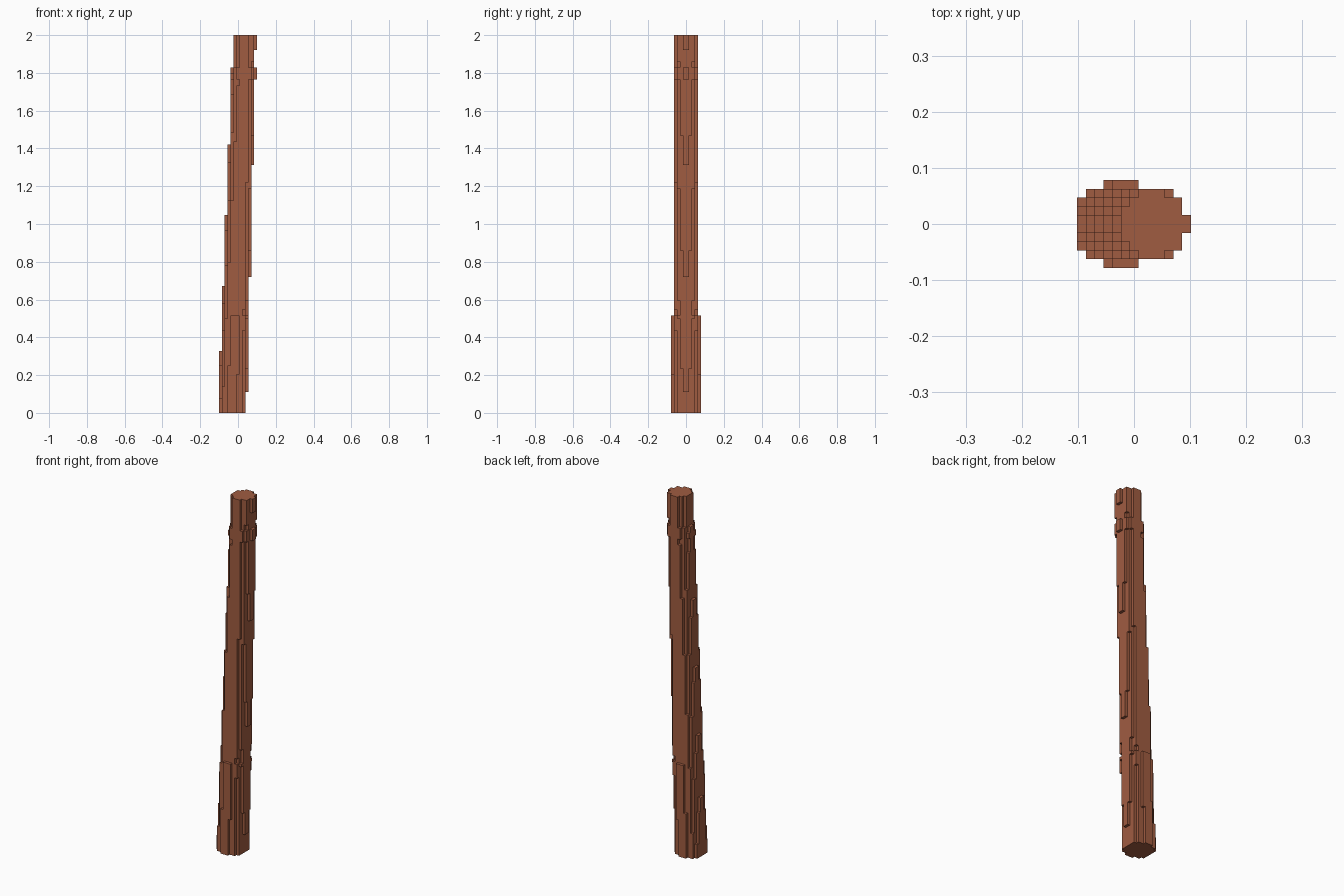
import bpy, bmesh, math

cube = bpy.data.objects.get("Cube")
if cube:
    bpy.data.objects.remove(cube, do_unlink=True)

U = 2 / 128            # block size
NX, NY, NZ = 13, 10, 128


def section(z):
    """Centre and radius, in blocks, of the leaning, tapering trunk at layer z."""
    centre = 4.49 + 0.0343 * z
    radius = math.hypot(4.85 - 0.00858 * z, 0.5)
    if z < 33:                    # thicker foot
        radius = max(radius, 4.65)
    else:
        radius = min(radius, 4.49)
    if 113 <= z < 117:            # raised ring near the top
        radius += 0.28
    return centre, radius


# Fill round layers of blocks
cells = set()
for z in range(NZ):
    c, r = section(z)
    for x in range(NX):
        for y in range(NY):
            if math.hypot(x + 0.5 - c, y + 0.5 - NY / 2) <= r:
                cells.add((x, y, z))

# Outer faces only
bm = bmesh.new()
corners = ((0, 0), (1, 0), (1, 1), (0, 1))
for cell in cells:
    for axis in range(3):
        a, b = (axis + 1) % 3, (axis + 2) % 3
        for side in (0, 1):
            neighbour = list(cell)
            neighbour[axis] += 2 * side - 1
            if tuple(neighbour) in cells:
                continue
            verts = []
            for da, db in (corners if side else corners[::-1]):
                p = list(cell)
                p[axis] += side
                p[a] += da
                p[b] += db
                verts.append(bm.verts.new(((p[0] - NX / 2) * U, (p[1] - NY / 2) * U, p[2] * U)))
            bm.faces.new(verts)

# Weld and merge coplanar faces into long bark strips
bmesh.ops.remove_doubles(bm, verts=bm.verts[:], dist=U * 0.01)
bmesh.ops.dissolve_limit(bm, angle_limit=0.01, verts=bm.verts[:], edges=bm.edges[:])

mesh = bpy.data.meshes.new("trunk")
bm.to_mesh(mesh)
bm.free()
trunk = bpy.data.objects.new("trunk", mesh)
bpy.context.collection.objects.link(trunk)

# Bark colour
color = (0.352, 0.107, 0.053, 1)
bark = bpy.data.materials.new("bark_brown")
bark.diffuse_color = color
bark.use_nodes = True
bsdf = next(n for n in bark.node_tree.nodes if n.type == "BSDF_PRINCIPLED")
bsdf.inputs["Base Color"].default_value = color
bsdf.inputs["Roughness"].default_value = 0.9
mesh.materials.append(bark)
